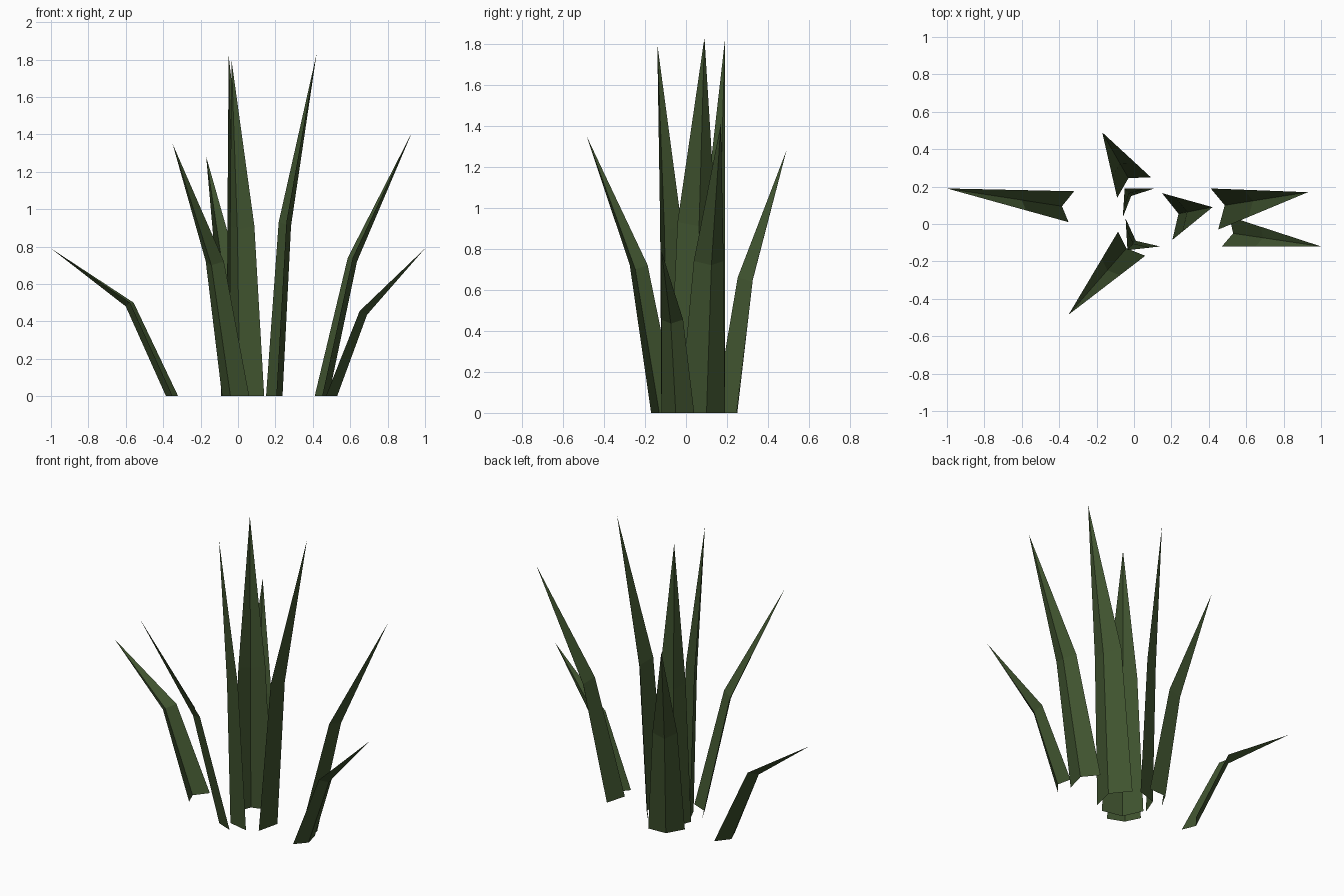
import bpy
from mathutils import Vector

# Remove the default cube
cube = bpy.data.objects.get("Cube")
if cube:
    bpy.data.objects.remove(cube, do_unlink=True)

# Single leaf colour
leaf_green = bpy.data.materials.new("leaf_green")
leaf_green.use_nodes = True
colour = (0.05, 0.086, 0.028, 1)
leaf_green.diffuse_color = colour
leaf_green.node_tree.nodes["Principled BSDF"].inputs["Base Color"].default_value = colour

FOLD_DROP = 0.02  # the centre fold bends a little lower than the edges


def make_blade(name, first_edge, fold, second_edge, tip, knee_height, reach):
    """Folded leaf: a V-shaped strip that bends at a knee and ends in a point.

    The ground points run counter-clockwise around the plant; reach is the
    share of the way out to the tip at which the knee sits.
    """
    tip = Vector(tip)
    base = [Vector((*point, 0)) for point in (first_edge, fold, second_edge)]
    knee = []
    for point in base:
        bend = point.lerp(tip, reach)
        bend.z = knee_height
        knee.append(bend)
    knee[1].z -= FOLD_DROP

    # Each half is a lower strip and an upper triangle, facing inward
    verts = base + knee + [tip]
    faces = []
    for side in range(2):
        nxt = side + 1
        faces.append((nxt, side, side + 3, nxt + 3))
        faces.append((nxt + 3, side + 3, len(verts) - 1))

    mesh = bpy.data.meshes.new(name)
    mesh.from_pydata(verts, [], faces)
    mesh.materials.append(leaf_green)
    mesh.update()
    blade = bpy.data.objects.new(name, mesh)
    bpy.context.scene.collection.objects.link(blade)
    return blade


# Low outer blades on both sides
make_blade("right_outer_blade", (-.32, .175), (-.385, .095), (-.35, .01),
           tip=(-1, .19, .79), knee_height=.5, reach=.35)
make_blade("left_outer_blade", (.47, -.12), (.53, -.05), (.51, .04),
           tip=(1, -.12, .79), knee_height=.455, reach=.34)

# Medium blades leaning away from the middle
make_blade("left_leaning_blade", (.45, -.03), (.485, .1), (.41, .19),
           tip=(.93, .17, 1.41), knee_height=.74, reach=.34)
make_blade("front_blade", (-.085, -.04), (-.04, -.13), (.06, -.17),
           tip=(-.35, -.485, 1.35), knee_height=.72, reach=.33)
make_blade("back_blade", (.09, .25), (-.03, .245), (-.09, .14),
           tip=(-.17, .49, 1.28), knee_height=.66, reach=.32)

# Tall upright blades in the middle
make_blade("tall_left_blade", (.205, -.085), (.238, .055), (.15, .165),
           tip=(.42, .09, 1.83), knee_height=.93, reach=.25)
make_blade("tall_back_blade", (.11, .19), (-.015, .15), (-.06, .035),
           tip=(-.05, .19, 1.82), knee_height=.9, reach=.32)
make_blade("tall_front_blade", (-.045, .03), (.01, -.09), (.14, -.12),
           tip=(-.035, -.14, 1.8), knee_height=.91, reach=.3)
